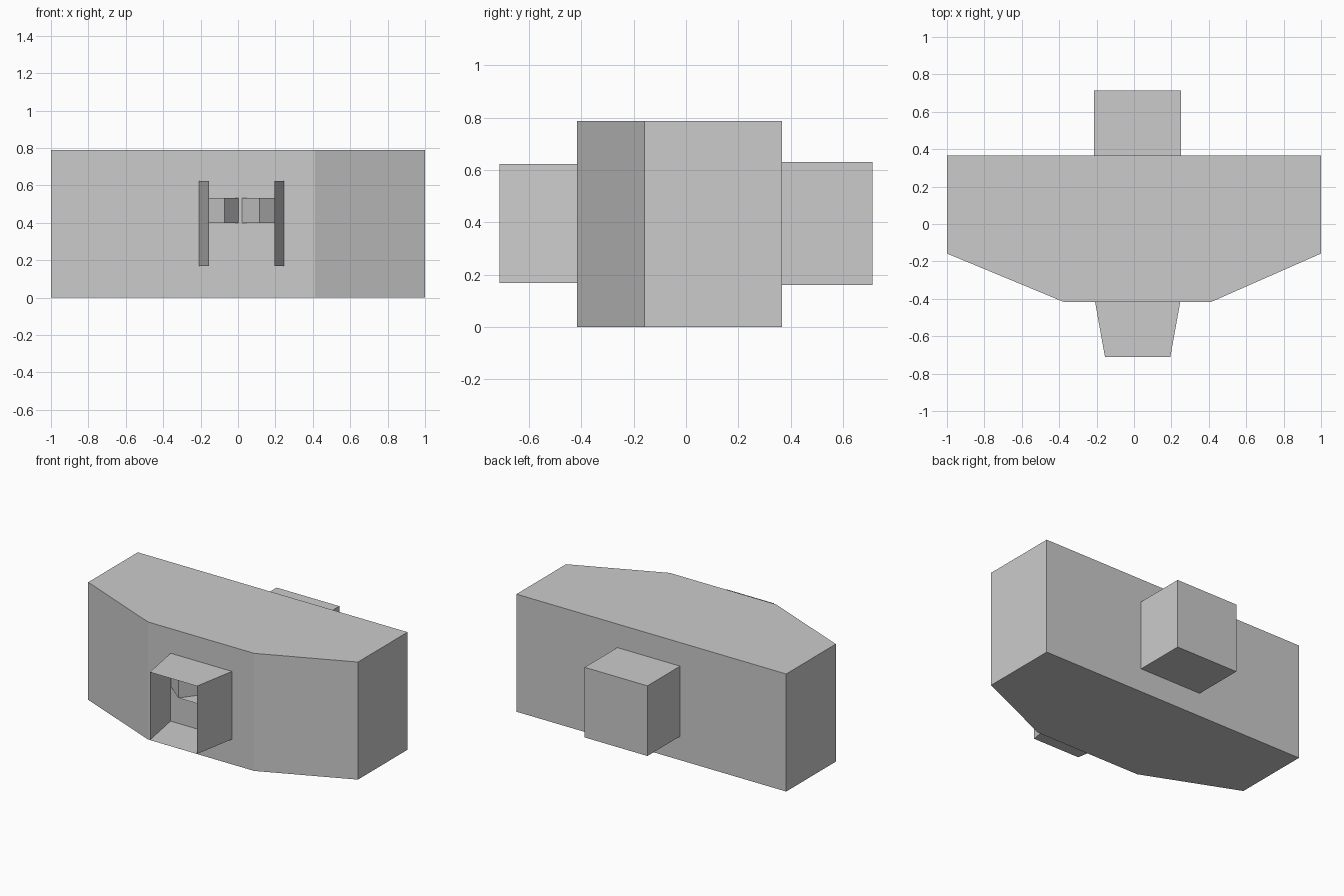
import bpy

if "Cube" in bpy.data.objects:
    bpy.data.objects.remove(bpy.data.objects["Cube"])


def walls(lower, upper, closed=True):
    """Quad strip joining two matching outlines."""
    n = len(lower)
    verts = lower + upper
    count = n if closed else n - 1
    return verts, [(i, (i + 1) % n, n + (i + 1) % n, n + i) for i in range(count)]


def add_object(name, verts, faces):
    mesh = bpy.data.meshes.new(name)
    mesh.from_pydata(verts, [], faces)
    mesh.update()
    obj = bpy.data.objects.new(name, mesh)
    bpy.context.collection.objects.link(obj)
    return obj


def prism(name, outline, z0, z1):
    """Solid prism from a counter-clockwise plan outline."""
    n = len(outline)
    verts, faces = walls([(x, y, z0) for x, y in outline],
                         [(x, y, z1) for x, y in outline])
    faces += [tuple(reversed(range(n))), tuple(range(n, 2 * n))]
    return add_object(name, verts, faces)


# Main block with two bevelled front corners
prism("main_body", [(-1, 0.367), (-1, -0.158), (-0.375, -0.417), (0.412, -0.417),
                    (1, -0.158), (1, 0.367)], 0, 0.788)

# Plain block on the back
prism("rear_block", [(-0.213, 0.367), (0.252, 0.367), (0.252, 0.713),
                     (-0.213, 0.713)], 0.16, 0.63)

# Open, tapering sleeve on the front, thin walled
def sleeve_ring(x0, x1, y):
    return [(x0, y, 0.168), (x1, y, 0.168), (x1, y, 0.623), (x0, y, 0.623)]

add_object("front_sleeve", *walls(sleeve_ring(-0.208, 0.247, -0.417),
                                  sleeve_ring(-0.155, 0.194, -0.712)))

# Tapered nozzle inside the sleeve, with a notch in its face
outer = [(-0.205, -0.417), (-0.073, -0.525), (0.115, -0.525), (0.244, -0.417)]
profile = outer[:2] + [(0.004, -0.42), (0.022, -0.42)] + outer[2:]
low, high = 0.4, 0.533
verts, faces = walls([(x, y, low) for x, y in profile],
                     [(x, y, high) for x, y in profile], closed=False)
n = len(profile)
faces += [(5, 4, 1, 0), (n, n + 1, n + 4, n + 5)]
add_object("inner_nozzle", verts, faces)
